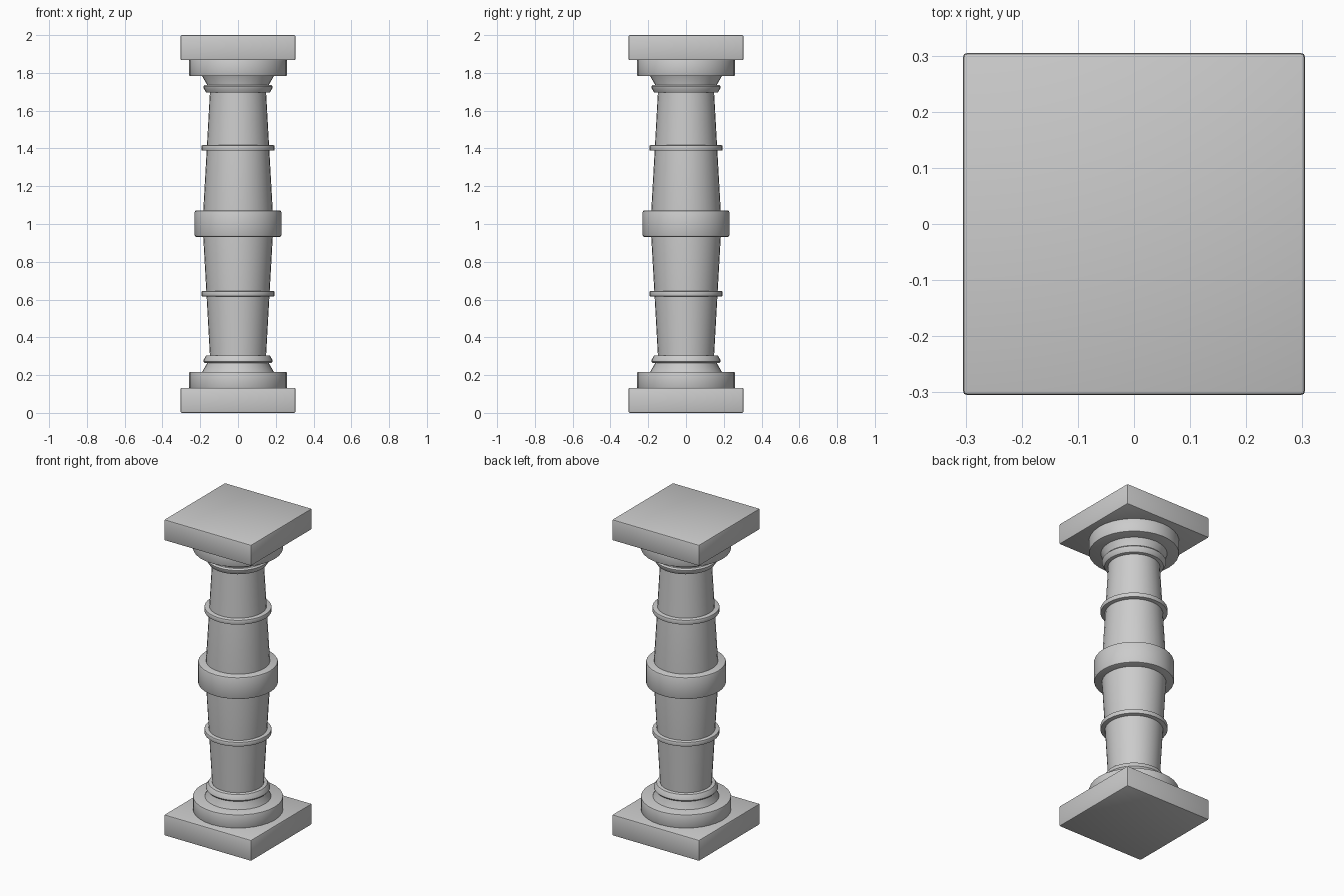
import bpy, bmesh, math

if "Cube" in bpy.data.objects:
    bpy.data.objects.remove(bpy.data.objects["Cube"])

SEG = 32


def lathe(name, profile):
    """Spin a (radius, z) profile around the z axis into a capped solid."""
    bm = bmesh.new()
    rings = []
    for r, z in profile:
        rings.append([bm.verts.new((r * math.cos(2 * math.pi * i / SEG),
                                    r * math.sin(2 * math.pi * i / SEG), z))
                      for i in range(SEG)])
    for a, b in zip(rings, rings[1:]):
        for i in range(SEG):
            j = (i + 1) % SEG
            bm.faces.new((a[i], a[j], b[j], b[i]))
    bm.faces.new(rings[0])
    bm.faces.new(rings[-1])
    finish(name, bm)


def finish(name, bm):
    bmesh.ops.recalc_face_normals(bm, faces=bm.faces)
    mesh = bpy.data.meshes.new(name)
    bm.to_mesh(mesh)
    bm.free()
    obj = bpy.data.objects.new(name, mesh)
    bpy.context.collection.objects.link(obj)
    bpy.ops.object.select_all(action='DESELECT')
    obj.select_set(True)
    bpy.context.view_layer.objects.active = obj
    bpy.ops.object.shade_smooth_by_angle(angle=math.radians(30))
    return obj


def slab(name, half, z0, z1):
    """Square slab with slightly bevelled edges."""
    bm = bmesh.new()
    bmesh.ops.create_cube(bm, size=1)
    for v in bm.verts:
        v.co.x *= 2 * half
        v.co.y *= 2 * half
        v.co.z = z1 if v.co.z > 0 else z0
    bmesh.ops.bevel(bm, geom=bm.edges[:], offset=0.008, segments=2,
                    profile=0.5, affect='EDGES')
    finish(name, bm)


def band(name, r, z0, z1, b):
    """Flat round band with chamfered rims."""
    lathe(name, [(r - b, z0), (r - 0.3 * b, z0 + 0.3 * b), (r, z0 + b),
                 (r, z1 - b), (r - 0.3 * b, z1 - 0.3 * b), (r - b, z1)])


# Base and capital are mirror images about z = 1
for end, flip in (("base", False), ("capital", True)):
    def m(z):
        return 2 - z if flip else z

    # Square plinth and round disc
    slab(end + "_plinth", 0.305, *sorted((m(0), m(0.133))))
    band(end + "_disc", 0.259, *sorted((m(0.13), m(0.217))), 0.005)
    # Flared neck and sloped collar
    lathe(end + "_neck", [(0.192, m(0.21)), (0.19, m(0.217)),
                          (0.164, m(0.262)), (0.164, m(0.27))])
    lathe(end + "_collar", [(0.176, m(0.263)), (0.184, m(0.272)),
                            (0.183, m(0.28)), (0.169, m(0.303)),
                            (0.164, m(0.305))])

# Shaft, widest at the middle
lathe("shaft", [(0.148, 0.29), (0.167, 0.63), (0.188, 1.0),
                (0.167, 1.37), (0.148, 1.71)])

# Rings around the shaft
band("middle_band", 0.23, 0.932, 1.072, 0.01)
band("lower_ring", 0.193, 0.617, 0.645, 0.004)
band("upper_ring", 0.193, 1.388, 1.417, 0.004)
